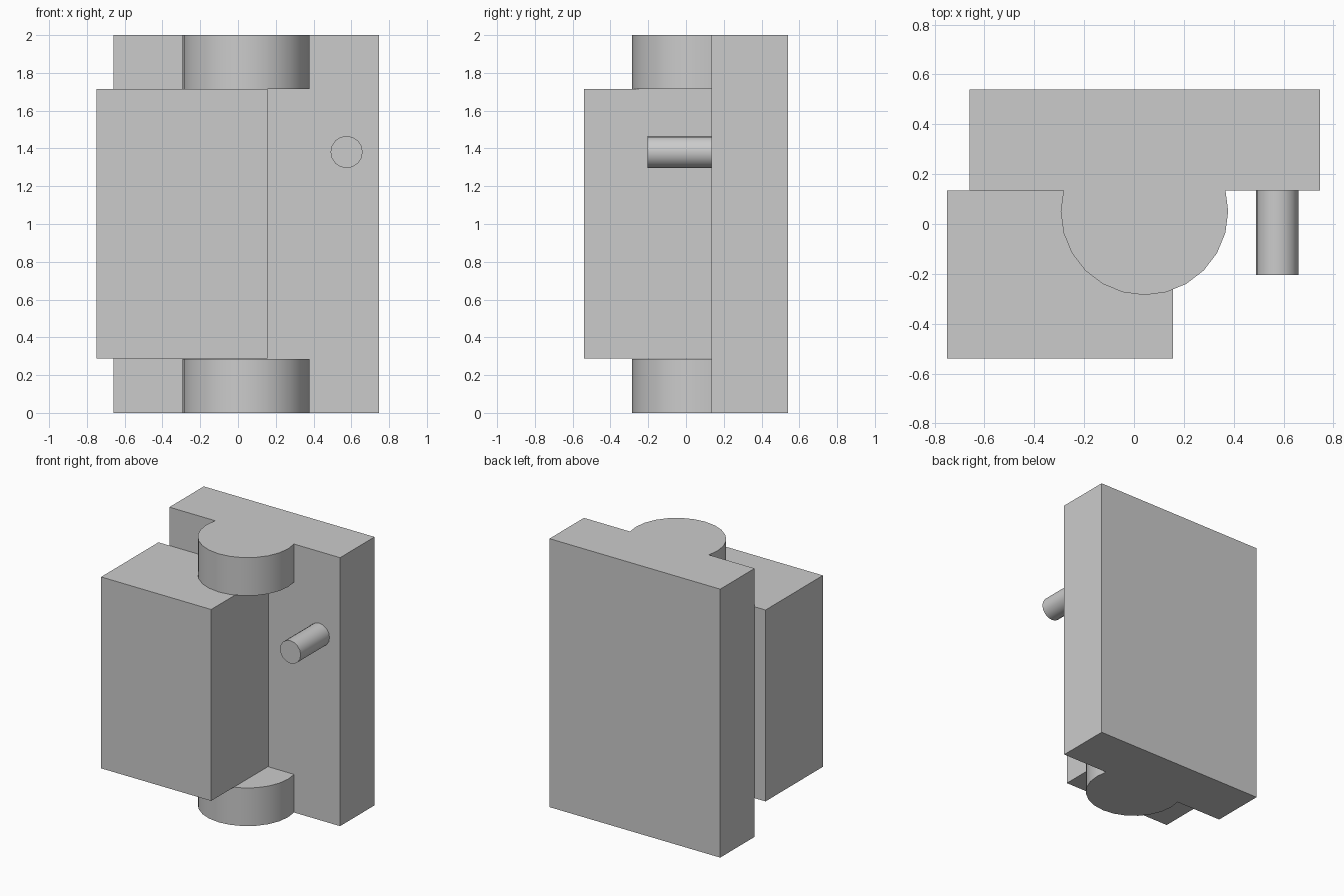
import bpy
import math

if "Cube" in bpy.data.objects:
    bpy.data.objects.remove(bpy.data.objects["Cube"])


def box(name, x0, x1, y0, y1, z0, z1):
    bpy.ops.mesh.primitive_cube_add(
        size=1, location=((x0 + x1) / 2, (y0 + y1) / 2, (z0 + z1) / 2))
    ob = bpy.context.object
    ob.name = name
    ob.scale = (x1 - x0, y1 - y0, z1 - z0)
    bpy.ops.object.transform_apply(location=True, rotation=True, scale=True)
    return ob


def cylinder(name, sides, radius, length, centre, rot=(0, 0, 0)):
    bpy.ops.mesh.primitive_cylinder_add(
        vertices=sides, radius=radius, depth=length, location=centre, rotation=rot)
    ob = bpy.context.object
    ob.name = name
    bpy.ops.object.transform_apply(location=True, rotation=True, scale=True)
    return ob


def join_solid(target, part):
    bpy.context.view_layer.objects.active = target
    mod = target.modifiers.new("union", 'BOOLEAN')
    mod.operation = 'UNION'
    mod.solver = 'EXACT'
    mod.object = part
    bpy.ops.object.modifier_apply(modifier=mod.name)
    bpy.data.objects.remove(part, do_unlink=True)


# Back plate with a round knuckle at each end and a peg on the front
plate = box("back_plate", -0.66, 0.747, 0.135, 0.54, 0, 2)
KNUCKLE = 0.284
for z in (KNUCKLE / 2, 2 - KNUCKLE / 2):
    join_solid(plate, cylinder("knuckle", 24, 0.336, KNUCKLE, (0.042, 0.051, z)))
join_solid(plate, cylinder("peg", 16, 0.085, 0.4, (0.575, -0.005, 1.381),
                           (math.pi / 2, 0, 0)))

# Front block held between the knuckles
box("front_block", -0.75, 0.157, -0.54, 0.135, 0.288, 1.714)

# Smooth round sides, crisp edges
bpy.ops.object.select_all(action='DESELECT')
plate.select_set(True)
bpy.context.view_layer.objects.active = plate
bpy.ops.object.shade_smooth_by_angle(angle=math.radians(30))
